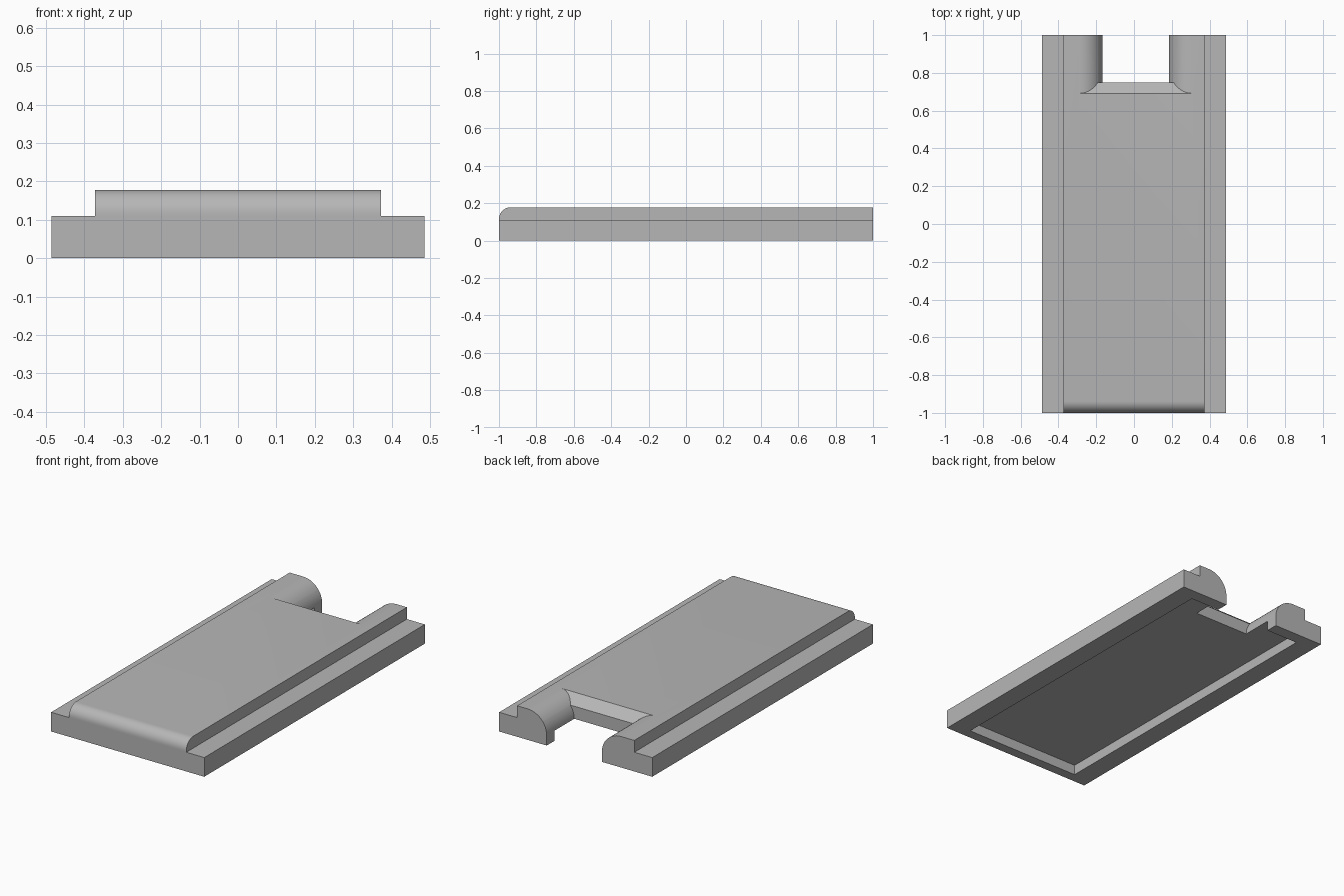
import bpy, bmesh, math

if "Cube" in bpy.data.objects:
    bpy.data.objects.remove(bpy.data.objects["Cube"])

TOP, LEDGE, WALL = 0.178, 0.11, 0.058
HALF, STEP = 0.486, 0.372

grey = bpy.data.materials.new("plain grey")
grey.use_nodes = True
colour = (0.47, 0.47, 0.47, 1)
grey.diffuse_color = colour
grey.node_tree.nodes["Principled BSDF"].inputs["Base Color"].default_value = colour


def make_object(name, bm):
    bmesh.ops.recalc_face_normals(bm, faces=bm.faces)
    mesh = bpy.data.meshes.new(name)
    bm.to_mesh(mesh)
    bm.free()
    obj = bpy.data.objects.new(name, mesh)
    bpy.context.collection.objects.link(obj)
    mesh.materials.append(grey)
    return obj


def loft(rings):
    """Skin a stack of matching closed rings and cap both ends."""
    bm = bmesh.new()
    rows = [[bm.verts.new(p) for p in ring] for ring in rings]
    n = len(rows[0])
    for a, b in zip(rows, rows[1:]):
        for i in range(n):
            j = (i + 1) % n
            bm.faces.new((a[i], a[j], b[j], b[i]))
    bm.faces.new(rows[0])
    bm.faces.new(rows[-1])
    return bm


def slab(half_x, y0, y1, z):
    return [(-half_x, y0, z), (half_x, y0, z), (half_x, y1, z), (-half_x, y1, z)]


# Stepped cover: a T-shaped section run along y, with the front top edge rounded
right = [(HALF, 0), (HALF, LEDGE), (STEP, LEDGE), (STEP, TOP)]
section = right + [(-x, z) for x, z in reversed(right)]
bm = loft([[(x, y, z) for x, z in section] for y in (-1, 1)])
front_edge = [e for e in bm.edges
              if all(v.co.y < -0.99 and v.co.z > TOP - 0.001 for v in e.verts)]
bmesh.ops.bevel(bm, geom=front_edge, offset=0.062, segments=10, profile=0.5,
                affect='EDGES')
cover = make_object("cover", bm)

# Hollow underside
recess = make_object("recess_cutter", loft(
    [slab(0.37, -0.943, 0.93, z) for z in (-0.1, WALL)]))

# Back notch: straight low sides, rounded shoulders and a sloped inner lip
MID, NOTCH, ARC_Z, LIP_Z = 0.009, 0.175, 0.056, 0.13
radius = TOP - ARC_Z + 0.0001
arc = [ARC_Z + radius * math.sin(math.pi / 2 * i / 12) for i in range(13)]
rings = []
for z in sorted([-0.1, LIP_Z] + arc + [0.25]):
    rise = min(max(z - ARC_Z, 0), radius)
    half = NOTCH + radius - math.sqrt(radius ** 2 - rise ** 2)
    slope = min(max((z - LIP_Z) / (TOP - LIP_Z), 0), 1.01)
    ring = slab(half, 0.75 - 0.058 * slope, 1.1, z)
    rings.append([(x + MID, y, z) for x, y, z in ring])
notch = make_object("notch_cutter", loft(rings))

# Cut the openings, then drop the cutters
bpy.ops.object.select_all(action='DESELECT')
bpy.context.view_layer.objects.active = cover
cover.select_set(True)
for cutter in (recess, notch):
    cutter.hide_render = True
    mod = cover.modifiers.new(cutter.name, 'BOOLEAN')
    mod.operation = 'DIFFERENCE'
    mod.solver = 'EXACT'
    mod.object = cutter
    bpy.ops.object.modifier_apply(modifier=mod.name)
    bpy.data.objects.remove(cutter)

bpy.ops.object.shade_smooth_by_angle(angle=math.radians(25))
